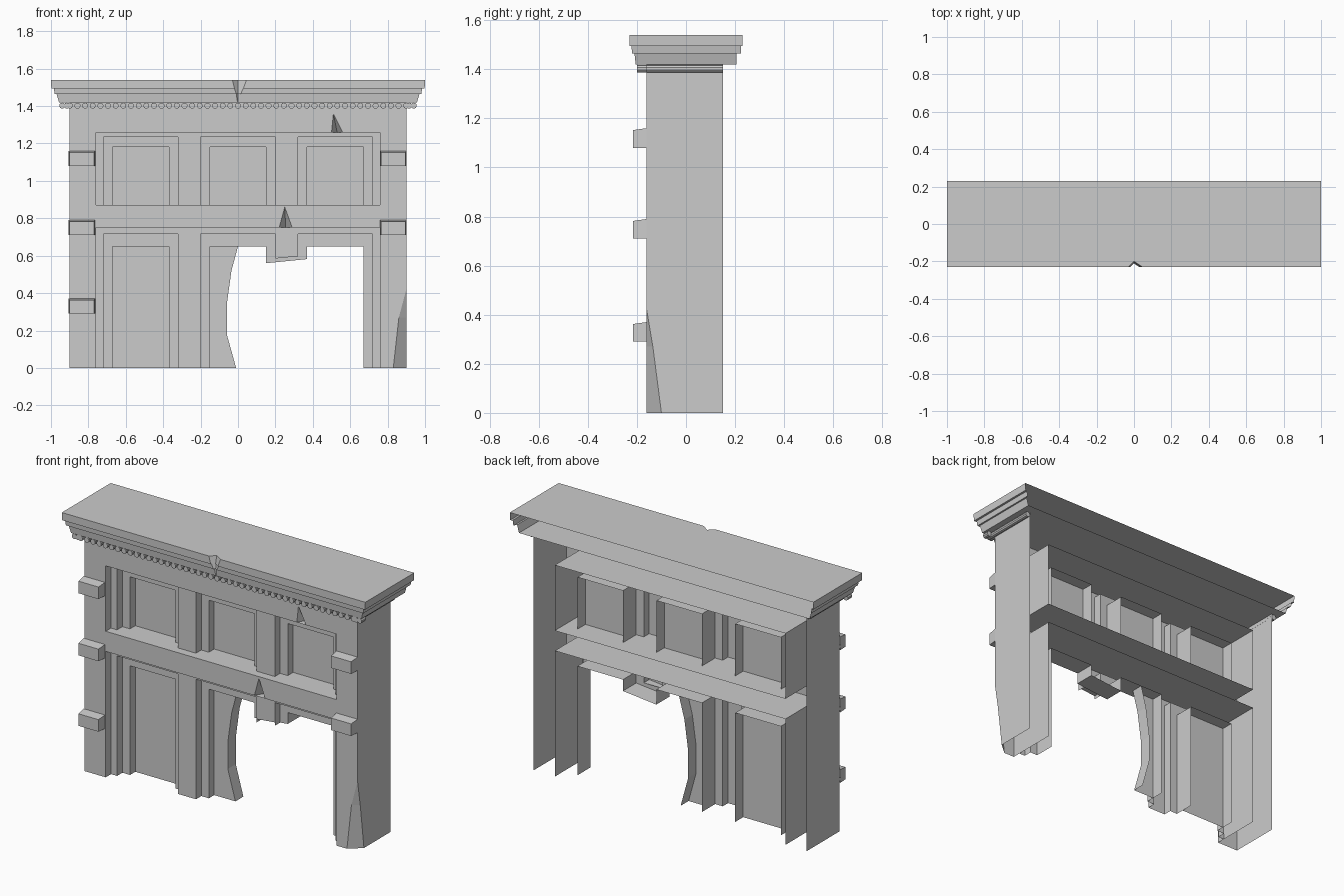
import bpy, bmesh, math
from mathutils import Matrix

if "Cube" in bpy.data.objects:
    bpy.data.objects.remove(bpy.data.objects["Cube"])

# depths: front plane, two inner frames, panels, back of panel reveals, open back
Y0, Y1, Y2, Y3, YR, YB = -0.16, -0.11, -0.06, -0.01, 0.065, 0.15


def make(name, faces):
    bm = bmesh.new()
    for f in faces:
        bm.faces.new([bm.verts.new(p) for p in f])
    bmesh.ops.remove_doubles(bm, verts=bm.verts, dist=0.0005)
    bmesh.ops.recalc_face_normals(bm, faces=bm.faces)
    me = bpy.data.meshes.new(name)
    bm.to_mesh(me)
    bm.free()
    ob = bpy.data.objects.new(name, me)
    bpy.context.collection.objects.link(ob)
    return ob


def front(y, x0, x1, za, z1, zb=None):
    """Front-facing quad; the bottom edge may slope from za to zb."""
    zb = za if zb is None else zb
    return [(x0, y, za), (x1, y, zb), (x1, y, z1), (x0, y, z1)]


def side(x, ya, yb, z0, z1):
    return [(x, ya, z0), (x, yb, z0), (x, yb, z1), (x, ya, z1)]


def flat(z, x0, x1, ya, yb, z2=None):
    z2 = z if z2 is None else z2
    return [(x0, ya, z), (x1, ya, z2), (x1, yb, z2), (x0, yb, z)]


def fill(y, outline, holes=()):
    """Triangulated front sheet with holes, as a list of faces."""
    bm = bmesh.new()
    for loop in (outline, *holes):
        vs = [bm.verts.new((x, y, z)) for x, z in loop]
        for a, b in zip(vs, vs[1:] + vs[:1]):
            bm.edges.new((a, b))
    bmesh.ops.triangle_fill(bm, use_beauty=True, edges=bm.edges, normal=(0, -1, 0))
    out = [[tuple(v.co) for v in f.verts] for f in bm.faces]
    bm.free()
    return out


# outer shell: front sheet with chipped edges, sides, reveal walls
outline = [(-.9, 0), (-.9, 1.42), (.9, 1.42), (.9, .42), (.86, .27), (.83, 0), (.76, 0),
           (.76, .75), (.29, .75), (.25, .86), (.22, .75), (-.76, .75), (-.76, 0)]
hole = [(-.76, .87), (.76, .87), (.76, 1.26), (.56, 1.26), (.51, 1.36), (.50, 1.26), (-.76, 1.26)]
shell = fill(Y0, outline, [hole])
shell.append(side(-.9, Y0, YB, 0, 1.42))
shell.append([(.9, y, z) for y, z in
              ((YB, 0), (-.10, 0), (-.135, .27), (Y0, .42), (Y0, 1.42), (YB, 1.42))])
for x in (-.76, .76):
    shell += [side(x, Y0, YB, 0, .75), side(x, Y0, YB, .87, 1.26)]
for z in (.75, .87, 1.26):
    shell.append(flat(z, -.76, .76, Y0, YB))
# broken corner at the foot of the right pier
shell += [[(.9, Y0, .42), (.86, Y0, .27), (.9, -.135, .27)],
          [(.86, Y0, .27), (.83, Y0, 0), (.9, -.10, 0), (.9, -.135, .27)]]
# edge chips
for xa, xb, xt, z, zt in ((.22, .29, .25, .75, .86), (.50, .56, .51, 1.26, 1.36)):
    deep = ((xa + xb) / 2, -.10, z)
    shell += [[(xa, Y0, z), (xt, Y0, zt), deep], [(xb, Y0, z), (xt, Y0, zt), deep]]
make("surround_shell", shell)


# stepped panelling, same three bays in both tiers
BAYS = [(-.72, -.32), (-.20, .20), (.32, .72)]


def tier(name, base, top, top1, top2, broken):
    def low(x):
        return .56 + .1 * (x - .15) if broken and .1 < x < .4 else base

    f = [front(Y1, -.76, .76, top1, top)]
    for a, b in ((-.76, -.72), (-.32, -.20), (.20, .32), (.72, .76)):
        f.append(front(Y1, a, b, low(a) + .02 * (low(a) > base), top1,
                       low(b) + .02 * (low(b) > base)))
    for i, (a, b) in enumerate(BAYS):
        c, d = a + .05, b - .05
        f += [flat(top1, a, b, Y1, Y2), flat(top2, c, d, Y2, YR),
              front(Y2, a, b, top2, top1),
              front(Y2, a, c, low(a), top2, low(c)), front(Y2, d, b, low(d), top2, low(b))]
        f += [side(x, Y1, Y2, low(x), top1) for x in (a, b)]
        # inner reveals run on past the panel, open behind
        f += [side(x, Y2, YR, low(x), top2) for x in (c, d)]
        if not broken or i == 0:
            f.append(front(Y3, c, d, base, top2))
    if broken:
        # ragged remnant of the middle panel, with its broken edge
        edge = [(-.01, 0), (-.06, .18), (-.06, .34), (-.035, .52), (0, top2)]
        f += fill(Y3, [(-.15, 0)] + edge + [(-.15, top2)])
        for (xa, za), (xb, zb) in zip(edge, edge[1:]):
            f.append([(xa, Y3, za), (xb, Y3, zb), (xb, YR, zb), (xa, YR, za)])
        # underside of the hanging stub
        f += [flat(low(.20) + .02, .20, .32, Y1, Y2, low(.32) + .02),
              front(Y2, .20, .32, low(.20), low(.32) + .02, low(.32)),
              flat(low(.15), .15, .37, Y2, YR, low(.37))]
    make(name, f)


tier("upper_panelling", .87, 1.26, 1.235, 1.18, False)
tier("lower_panelling", 0, .75, .715, .65, True)

# cornice: stepped profile round three sides, notched in the middle, open behind
rows = [(1.42, .957, -.205, .205, .003), (1.465, .97, -.21, .205, .012),
        (1.465, .98, -.22, .225, .012), (1.495, .985, -.222, .225, .024),
        (1.495, .998, -.23, .23, .024), (1.54, 1.0, -.23, .23, .038)]
loops = [[(-X, yb, z), (-X, yf, z), (-w * .8, yf, z), (0, yf + w * .8, z), (w * 1.2, yf, z),
          (X, yf, z), (X, yb, z)] for z, X, yf, yb, w in rows]
cor = [loops[0], loops[-1]]
for lo, hi in zip(loops, loops[1:]):
    for i in range(len(lo) - 1):
        cor.append([lo[i], lo[i + 1], hi[i + 1], hi[i]])
make("cornice", cor)


# bead moulding: row of short rods on the front, one long rod on each side
def rods(name, items, r=.016):
    bm = bmesh.new()
    for x, ya, yb in items:
        m = Matrix.Translation((x, (ya + yb) / 2, 1.402)) @ Matrix.Rotation(math.pi / 2, 4, 'X')
        bmesh.ops.create_cone(bm, cap_ends=True, segments=10, radius1=r, radius2=r,
                              depth=yb - ya, matrix=m)
    me = bpy.data.meshes.new(name)
    bm.to_mesh(me)
    bm.free()
    bpy.context.collection.objects.link(bpy.data.objects.new(name, me))


rods("front_beads", [(-.94 + i * 1.88 / 46, -.20, Y0) for i in range(47)])
rods("side_beads", [(s * .915, -.20, YB) for s in (-1, 1)])


# tapered bosses on the piers; the lowest right one is missing
def boss(name, x, z):
    w, h = .07, .04
    back = [(x - w, Y0, z - h), (x + w, Y0, z - h), (x + w, Y0, z + h), (x - w, Y0, z + h)]
    w -= .004
    tip = [(x - w, -.215, z - h), (x + w, -.215, z - h),
           (x + w, -.215, z + h - .008), (x - w, -.215, z + h - .008)]
    make(name, [tip] + [[back[i], back[(i + 1) % 4], tip[(i + 1) % 4], tip[i]] for i in range(4)])


for z in (.33, .75, 1.12):
    boss("left_boss", -.835, z)
    if z > .5:
        boss("right_boss", .83, z)
